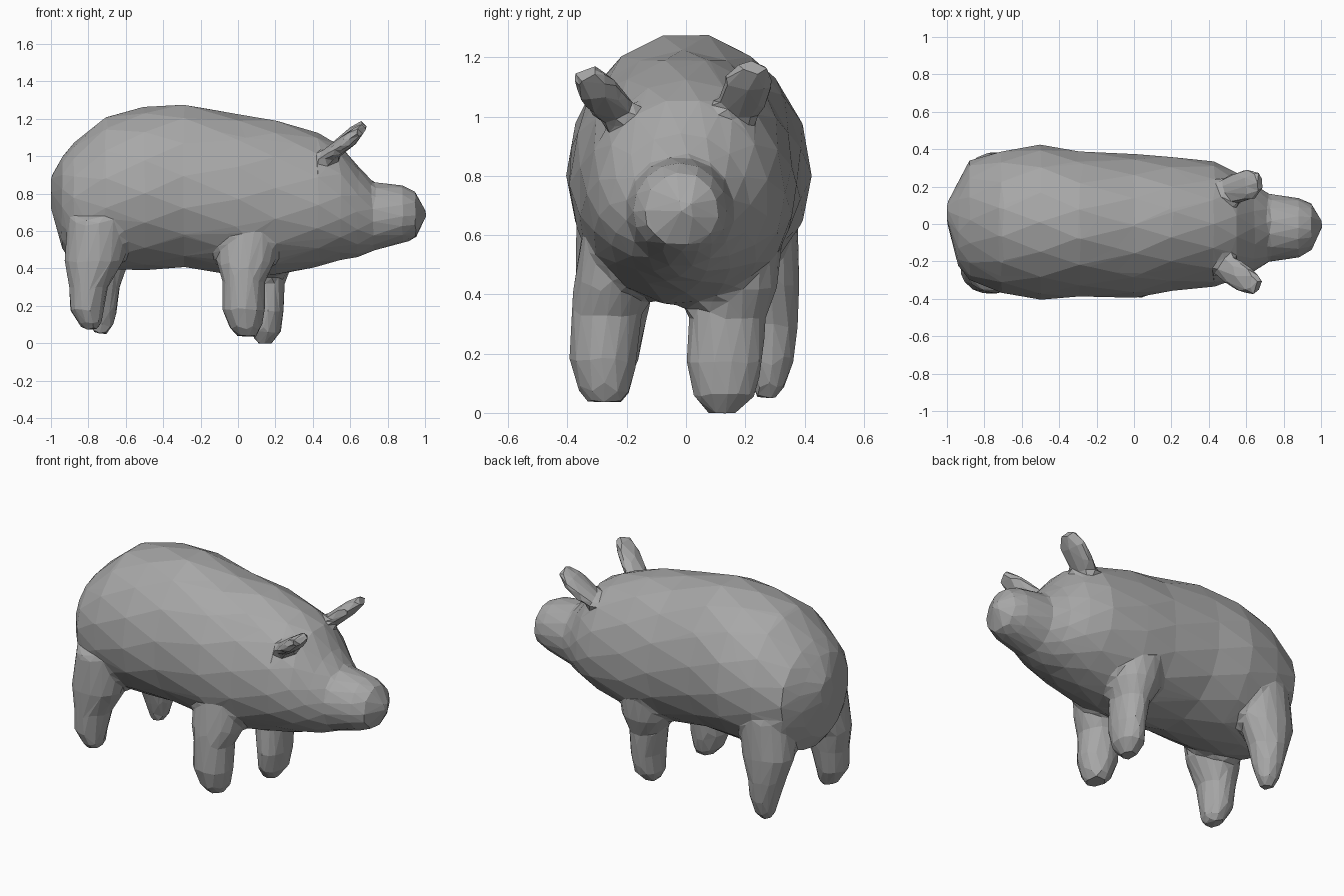
import bpy, bmesh, math
from mathutils import Vector

SIDES = 16
bm = bmesh.new()


def loft(rings):
    """Closed tube through rings of (centre, side, up, down) vectors, with staggered triangles."""
    loops = []
    for k, (c, side, up, down) in enumerate(rings):
        loop = []
        for i in range(SIDES):
            a = 2 * math.pi * (i + 0.5 * (k % 2)) / SIDES
            s = math.sin(a)
            loop.append(bm.verts.new(c + side * math.cos(a) + (up * s if s > 0 else down * -s)))
        loops.append(loop)
    for k in range(len(loops) - 1):
        a, b = loops[k], loops[k + 1]
        for i in range(SIDES):
            j = (i + 1) % SIDES
            if k % 2 == 0:
                bm.faces.new((a[i], a[j], b[i]))
                bm.faces.new((a[j], b[j], b[i]))
            else:
                bm.faces.new((a[i], b[j], b[i]))
                bm.faces.new((a[i], a[j], b[j]))
    bm.faces.new(loops[0])
    bm.faces.new(loops[-1])


# Trunk, head and snout: x, centre y, half width, bottom z, widest z, top z
trunk = [
    (-1.00, .06, .05, .72, .83, .89),
    (-.94, .00, .23, .50, .78, 1.00),
    (-.88, .02, .32, .42, .78, 1.07),
    (-.71, .01, .385, .39, .80, 1.215),
    (-.50, .01, .415, .39, .80, 1.265),
    (-.29, .00, .395, .40, .80, 1.285),
    (.00, -.01, .385, .36, .77, 1.225),
    (.20, .00, .365, .36, .74, 1.20),
    (.43, .00, .335, .41, .74, 1.125),
    (.55, -.01, .29, .44, .72, 1.06),
    (.64, -.02, .235, .46, .70, .95),
    (.72, -.02, .185, .49, .68, .865),
    (.88, -.02, .16, .535, .68, .845),
    (.95, -.015, .125, .56, .68, .81),
    (1.005, .00, .02, .67, .69, .71),
]
loft([(Vector((x, y, zm)), Vector((0, w, 0)), Vector((0, 0, zt - zm)), Vector((0, 0, zb - zm)))
      for x, y, w, zb, zm, zt in trunk])

# Legs from hip to hoof: x, y, z, half length, half width
legs = [
    # rear, near side
    [(-.74, -.22, .66, .17, .15), (-.77, -.24, .44, .16, .135), (-.80, -.25, .30, .105, .115),
     (-.81, -.26, .18, .09, .10), (-.79, -.26, .10, .06, .07), (-.79, -.26, .07, .03, .04)],
    # rear, far side
    [(-.72, .23, .66, .17, .15), (-.74, .26, .44, .16, .125), (-.74, .27, .30, .11, .11),
     (-.73, .28, .18, .085, .085), (-.73, .28, .09, .06, .055), (-.73, .27, .045, .03, .03)],
    # front, near side
    [(.06, -.20, .62, .17, .15), (.04, -.25, .43, .155, .13), (.03, -.27, .33, .115, .12),
     (.03, -.28, .18, .115, .115), (.04, -.275, .08, .085, .09), (.05, -.27, .035, .05, .06)],
    # front, far side
    [(.12, .17, .62, .17, .16), (.14, .16, .42, .15, .15), (.15, .14, .32, .10, .13),
     (.16, .13, .17, .085, .13), (.15, .13, .06, .08, .105), (.14, .12, -.002, .04, .05)],
]
for leg in legs:
    loft([(Vector((x, y, z)), Vector((rx, 0, 0)), Vector((0, ry, 0)), Vector((0, -ry, 0)))
          for x, y, z, rx, ry in leg])

# Ears, root to tip: x, y, z, half width, half thickness
ears = [
    [(.44, .17, .98, .05, .03), (.54, .19, 1.05, .085, .042), (.62, .21, 1.12, .085, .04),
     (.675, .23, 1.17, .05, .025)],
    [(.42, -.19, .97, .05, .03), (.52, -.25, 1.03, .075, .042), (.60, -.30, 1.09, .075, .04),
     (.665, -.335, 1.15, .05, .028)],
]
for ear in ears:
    pts = [Vector(p[:3]) for p in ear]
    axis = (pts[-1] - pts[0]).normalized()
    side = Vector((-axis.z, 0, axis.x)).cross(axis).normalized()
    up = axis.cross(side).normalized()
    loft([(c, side * p[3], up * p[4], up * -p[4]) for c, p in zip(pts, ear)])

bmesh.ops.recalc_face_normals(bm, faces=bm.faces)
mesh = bpy.data.meshes.new("pig_body")
bm.to_mesh(mesh)
bm.free()
pig = bpy.data.objects.new("pig_body", mesh)
bpy.context.collection.objects.link(pig)

grey = bpy.data.materials.new("plain_grey")
grey.diffuse_color = (.39, .39, .39, 1)
mesh.materials.append(grey)

# Fuse the parts into one skin, then reduce it to coarse flat facets
fuse = pig.modifiers.new("fuse", 'REMESH')
fuse.mode = 'VOXEL'
fuse.voxel_size = .022
facet = pig.modifiers.new("facet", 'DECIMATE')
facet.ratio = .04
